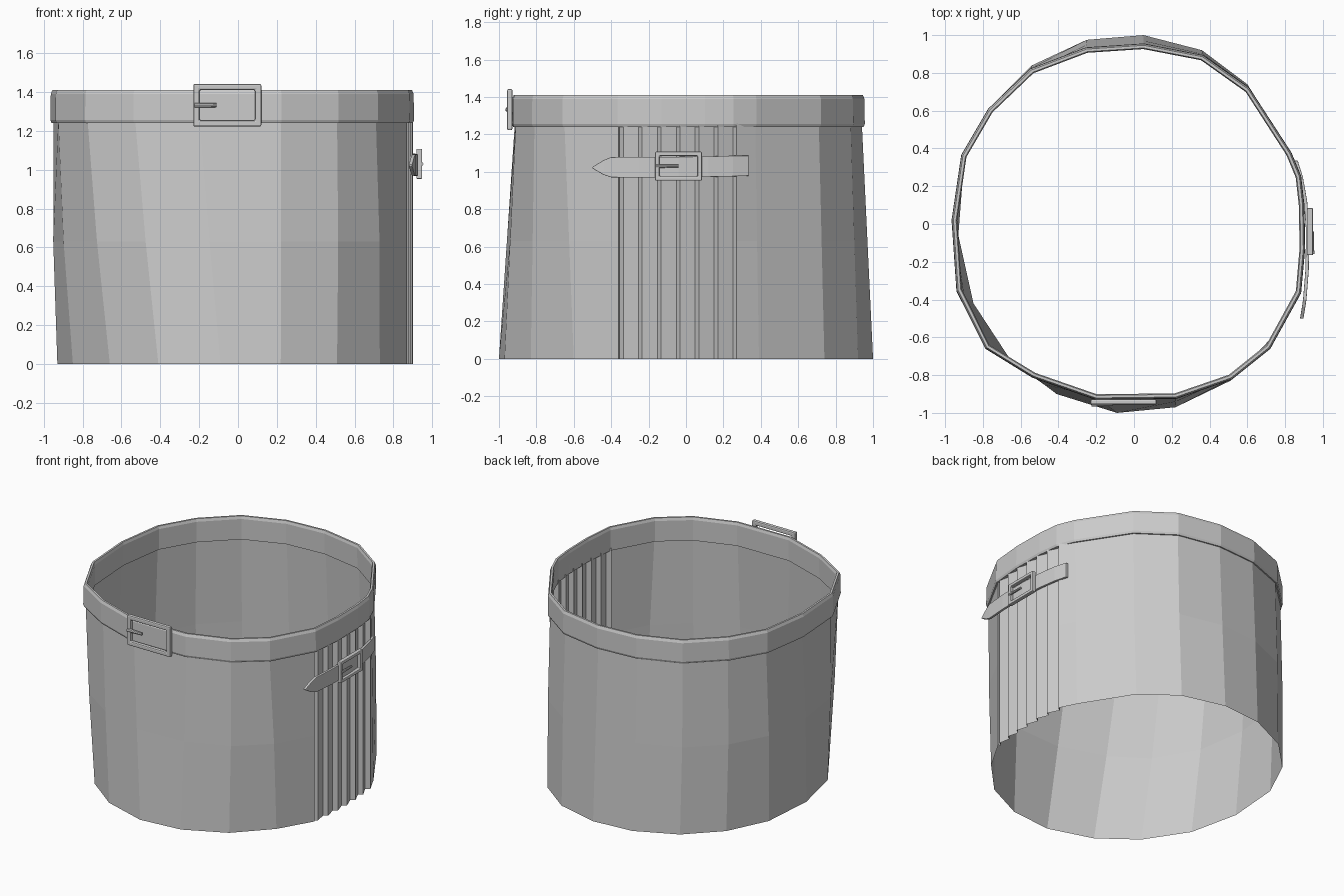
import bpy, bmesh
from mathutils import Vector, Matrix

if "Cube" in bpy.data.objects:
    bpy.data.objects.remove(bpy.data.objects["Cube"])


def make(name, verts, faces, bevel=0):
    me = bpy.data.meshes.new(name)
    bm = bmesh.new()
    vs = [bm.verts.new(v) for v in verts]
    for f in faces:
        bm.faces.new([vs[i] for i in f])
    bmesh.ops.recalc_face_normals(bm, faces=bm.faces)
    bm.to_mesh(me)
    bm.free()
    ob = bpy.data.objects.new(name, me)
    bpy.context.collection.objects.link(ob)
    if bevel:
        m = ob.modifiers.new("bevel", "BEVEL")
        m.width = bevel
        m.segments = 2
    return ob


def grid_faces(rows, cols, close_rows=False, close_cols=True):
    """Quads joining rows of points, each row having cols points."""
    return [(r * cols + c, r * cols + (c + 1) % cols,
             (r + 1) % rows * cols + (c + 1) % cols, (r + 1) % rows * cols + c)
            for r in range(rows if close_rows else rows - 1)
            for c in range(cols if close_cols else cols - 1)]


# Matching outlines of the waist and the hem, from back right round to front right
waist = [(.82, .37), (.60, .71), (.36, .88), (.05, .94), (-.25, .92), (-.54, .81),
         (-.76, .60), (-.90, .36), (-.95, .02), (-.925, -.35), (-.775, -.65),
         (-.53, -.80), (-.20, -.915), (.22, -.91), (.51, -.81), (.71, -.65), (.87, -.36)]
hem = [(.82, .39), (.60, .74), (.36, .92), (.05, 1.0), (-.25, .975), (-.54, .84),
       (-.76, .62), (-.90, .33), (-.93, -.06), (-.85, -.42), (-.66, -.71),
       (-.41, -.90), (-.09, -1.0), (.22, -.97), (.51, -.83), (.73, -.60), (.87, -.36)]


def side_x(y):
    return 0.892 - 0.25 * (y + 0.05) ** 2


# Knife pleats on the right side, risers facing the front
pleats = []
for i in range(7):
    y = -0.355 + 0.101 * i
    pleats += [(side_x(y) - 0.018, y), (side_x(y) + 0.01, y + 0.02)]

# Skirt body: open tube of flat panels
low, high = hem + pleats, waist + pleats
rows = []
for t in (0, 0.5, 1):
    bulge = 1 + 0.012 * (1 - abs(2 * t - 1))
    for a, b in zip(low, high):
        p = Vector(a).lerp(Vector(b), t)
        s = 1 if p.x > 0.8 else bulge
        rows.append((p.x * s, p.y, 1.26 * t))
make("skirt", rows, grid_faces(3, len(low)))

# Waistband: thick band with chamfered rims
ring = [Vector(p) for p in waist] + [Vector((side_x(y), y)) for y in (-.13, .10, .25)]
section = [(-.012, 1.24), (.010, 1.24), (.016, 1.255), (.014, 1.39),
           (.006, 1.41), (-.008, 1.41), (-.014, 1.39)]
band = []
for p in ring:
    n = p.normalized()
    band += [(*(p + n * o), z) for o, z in section]
make("waistband", band, grid_faces(len(ring), len(section), True))


def buckle(name, matrix, w, h, bar, depth, prong_len):
    """Rectangular frame and tongue, built flat, then placed by matrix."""
    pts = []
    for sx, sy in ((-1, -1), (1, -1), (1, 1), (-1, 1)):
        for inset, z in ((0, -depth / 2), (0, depth / 2), (bar, depth / 2), (bar, -depth / 2)):
            pts.append((sx * (w / 2 - inset), sy * (h / 2 - inset), z))
    frame = make(name + "_frame", pts, grid_faces(4, 4, True), bar * 0.25)
    frame.matrix_world = matrix
    # Tongue: half-flattened rod with a narrower tip
    bm = bmesh.new()
    bmesh.ops.create_cone(bm, cap_ends=True, segments=8, radius1=bar * .42,
                          radius2=bar * .32, depth=prong_len)
    bm.transform(Matrix.Translation((-w / 2 + prong_len / 2 + .005, 0, depth * .4))
                 @ Matrix.Rotation(1.5708, 4, 'Y'))
    me = bpy.data.meshes.new(name + "_tongue")
    bm.to_mesh(me)
    bm.free()
    tongue = bpy.data.objects.new(name + "_tongue", me)
    bpy.context.collection.objects.link(tongue)
    tongue.matrix_world = matrix


def frame_matrix(u, v, w, origin):
    return Matrix.Translation(origin) @ Matrix((u, v, w)).transposed().to_4x4()


buckle("waist_buckle", frame_matrix((1, 0, 0), (0, 0, 1), (0, -1, 0), (-.055, -.942, 1.332)),
       .35, .22, .032, .028, .115)
buckle("side_buckle", frame_matrix((0, 1, 0), (0, 0, 1), (1, 0, 0), (.933, -.04, 1.03)),
       .25, .155, .023, .03, .12)

# Side strap: pointed at the front, curved round the pleats (y, x, bottom z, top z)
path = [(-.50, .888, 1.018, 1.026), (-.44, .898, .983, 1.062), (-.40, .904, .970, 1.078),
        (-.25, .916, .968, 1.080), (-.04, .920, .970, 1.080), (.12, .908, .972, 1.082),
        (.25, .885, .975, 1.086), (.335, .858, .978, 1.086)]
strap = []
for y, x, z0, z1 in path:
    strap += [(x - .009, y, z0), (x + .009, y, z0), (x + .009, y, z1), (x - .009, y, z1)]
n = len(strap)
make("side_strap", strap,
     grid_faces(len(path), 4) + [(0, 1, 2, 3), (n - 1, n - 2, n - 3, n - 4)], .003)
